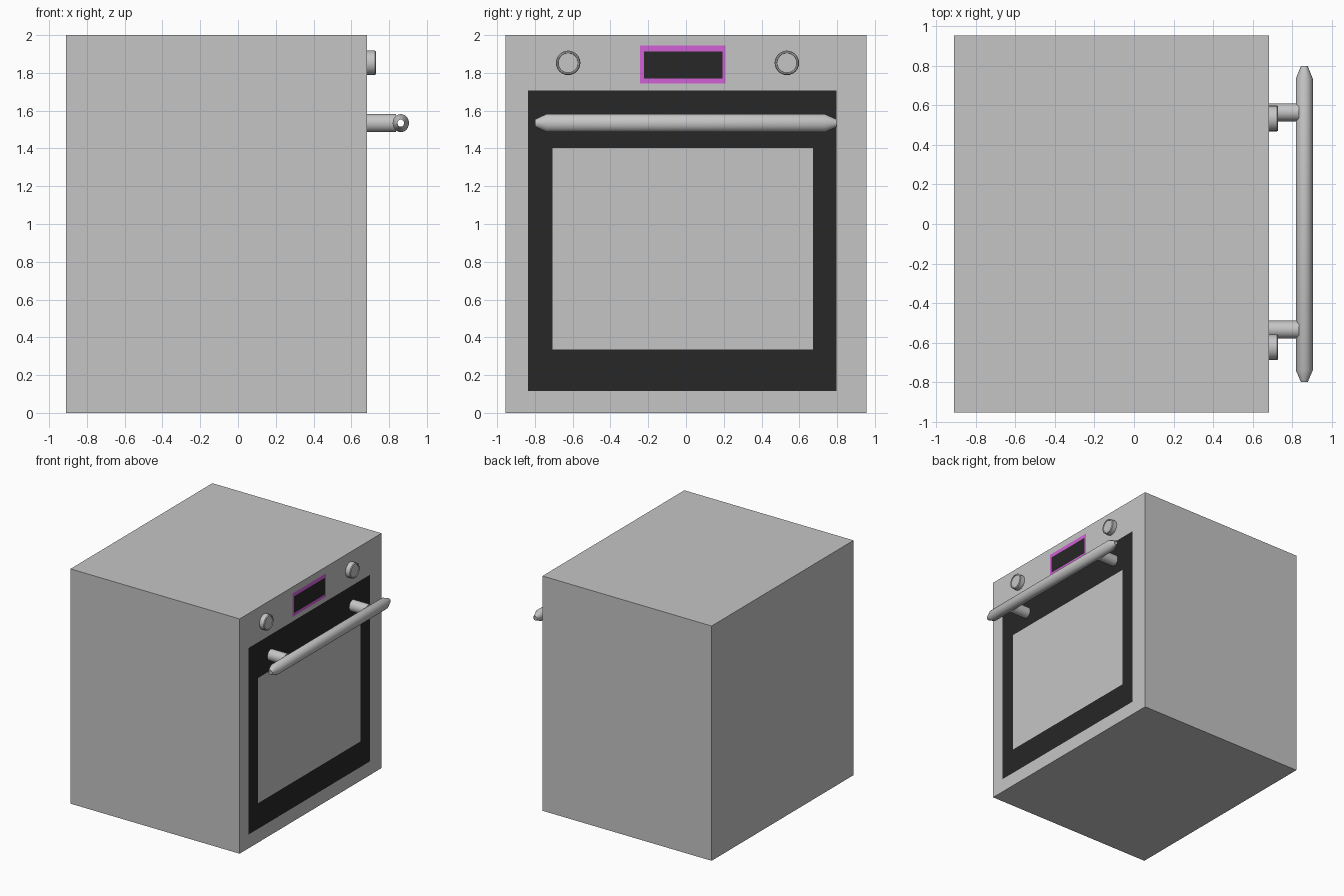
import bpy, bmesh, math
from mathutils import Vector

if "Cube" in bpy.data.objects:
    bpy.data.objects.remove(bpy.data.objects["Cube"])


def material(name, rgb):
    m = bpy.data.materials.new(name)
    m.diffuse_color = (*rgb, 1)
    m.use_nodes = True
    m.node_tree.nodes["Principled BSDF"].inputs["Base Color"].default_value = m.diffuse_color
    return m


GREY = material("steel grey", (0.56, 0.56, 0.56))
BLACK = material("black glass", (0.02, 0.02, 0.02))
MAGENTA = material("magenta trim", (0.65, 0.12, 0.67))

FRONT = 0.684          # x of the face carrying the door
HANDLE_Z = 1.534


def finish(name, bm, mats, smooth=False):
    bmesh.ops.recalc_face_normals(bm, faces=bm.faces)
    me = bpy.data.meshes.new(name)
    bm.to_mesh(me)
    bm.free()
    ob = bpy.data.objects.new(name, me)
    bpy.context.collection.objects.link(ob)
    for m in mats:
        me.materials.append(m)
    if smooth:
        bpy.ops.object.select_all(action='DESELECT')
        ob.select_set(True)
        bpy.context.view_layer.objects.active = ob
        bpy.ops.object.shade_smooth_by_angle(angle=math.radians(30))
    return ob


def lathe(name, profile, origin, axis, squash=1.0, sides=24, cap=True):
    """Revolve (distance, radius) pairs around a horizontal axis."""
    bm = bmesh.new()
    along = Vector((1, 0, 0)) if axis == 'X' else Vector((0, 1, 0))
    across = Vector((0, 1, 0)) if axis == 'X' else Vector((1, 0, 0))
    rings = []
    for d, r in profile:
        ring = []
        for i in range(sides):
            a = 2 * math.pi * i / sides
            p = (Vector(origin) + along * d + across * r * squash * math.cos(a)
                 + Vector((0, 0, r * math.sin(a))))
            ring.append(bm.verts.new(p))
        rings.append(ring)
    for a, b in zip(rings, rings[1:]):
        for i in range(sides):
            j = (i + 1) % sides
            bm.faces.new((a[i], a[j], b[j], b[i]))
    if cap:
        bm.faces.new(rings[0])
        bm.faces.new(rings[-1])
    return finish(name, bm, [GREY], smooth=True)


# Painted rectangles on the front face: y0, y1, z0, z1, material slot
# (later ones lie over earlier ones)
panels = [
    (-0.836, 0.798, 0.117, 1.706, 1),    # door frame
    (-0.706, 0.672, 0.335, 1.402, 0),    # door window
    (-0.243, 0.210, 1.745, 1.944, 2),    # display trim
    (-0.222, 0.194, 1.770, 1.912, 1),    # display
]

# Oven body, front face cut along the panel edges and coloured by position
bm = bmesh.new()
bmesh.ops.create_cube(bm, size=1)
for v in bm.verts:
    v.co = (FRONT if v.co.x > 0 else -0.91, v.co.y * 1.91, (v.co.z + 0.5) * 2)


def cut_front(point, normal):
    bm.normal_update()
    faces = [f for f in bm.faces if f.normal.x > 0.9]
    edges = {e for f in faces for e in f.edges}
    verts = {v for f in faces for v in f.verts}
    bmesh.ops.bisect_plane(bm, geom=faces + list(edges) + list(verts),
                           plane_co=point, plane_no=normal)


for y0, y1, z0, z1, slot in panels:
    for y in (y0, y1):
        cut_front((0, y, 0), (0, 1, 0))
    for z in (z0, z1):
        cut_front((0, 0, z), (0, 0, 1))
bm.normal_update()
for f in bm.faces:
    if f.normal.x > 0.9:
        c = f.calc_center_median()
        for y0, y1, z0, z1, slot in panels:
            if y0 < c.y < y1 and z0 < c.z < z1:
                f.material_index = slot
finish("oven_body", bm, [GREY, BLACK, MAGENTA])

# Control knobs with a slightly dished face
for side, y in (("left", -0.624), ("right", 0.534)):
    lathe(side + "_knob",
          [(-0.005, 0.065), (0.040, 0.065), (0.046, 0.060), (0.046, 0.054), (0.041, 0.052)],
          (FRONT, y, 1.853), 'X')

# Handle bar: tapered tube with open ends
lathe("handle_bar",
      [(-0.8, 0.019), (-0.74, 0.048), (0.735, 0.048), (0.8, 0.019)],
      (0.862, 0, HANDLE_Z), 'Y', squash=0.9, cap=False)

# Handle posts
for side, y in (("left", -0.535), ("right", 0.565)):
    lathe(side + "_handle_post", [(-0.005, 0.048), (0.152, 0.048)],
          (FRONT, y, HANDLE_Z), 'X', squash=0.95)
